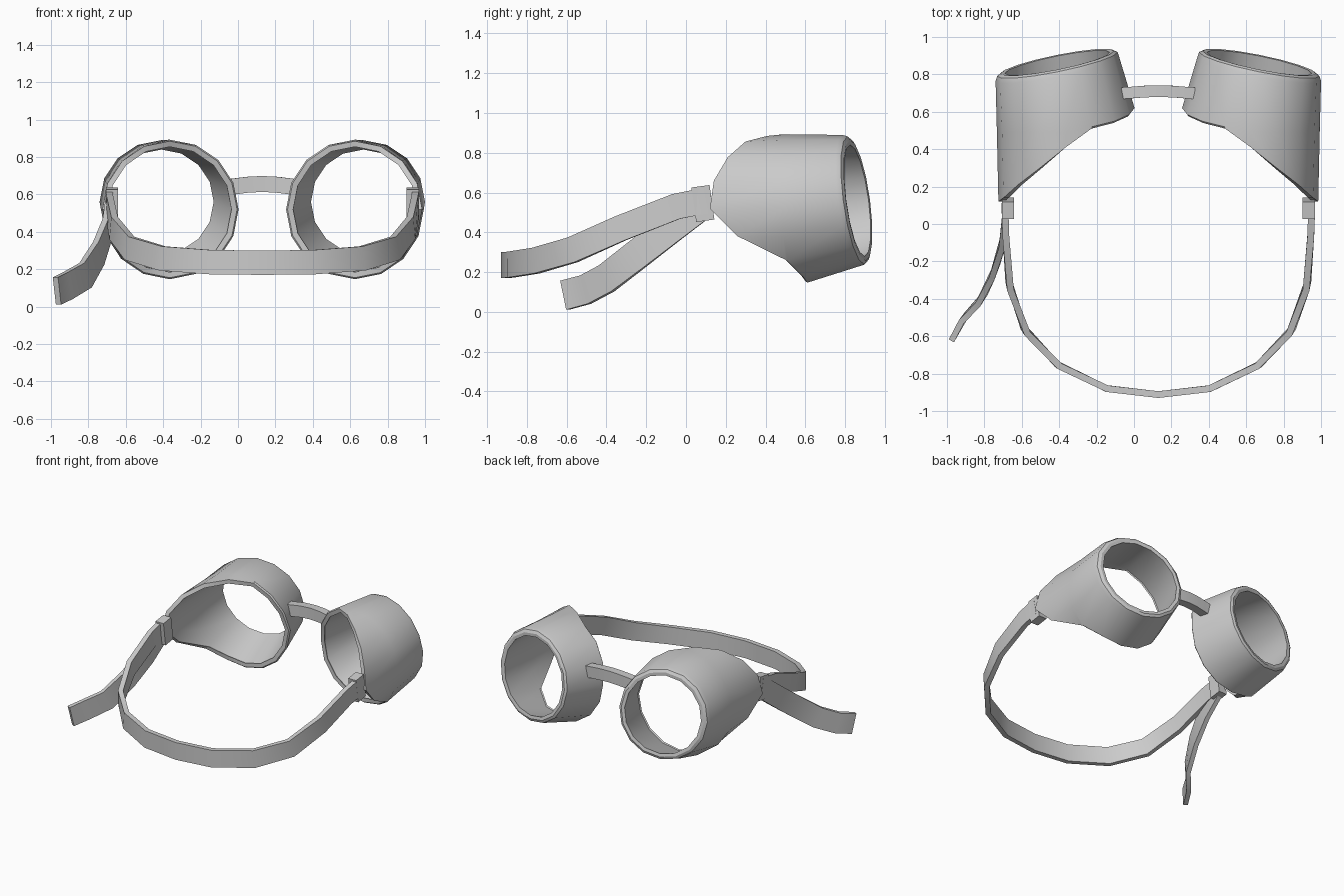
import bpy, bmesh
from math import sin, cos, pi, radians
from mathutils import Vector, Matrix

if "Cube" in bpy.data.objects:
    bpy.data.objects.remove(bpy.data.objects["Cube"])

CX = 0.13   # symmetry plane of the goggles
N = 16


def finish(name, bm):
    bmesh.ops.recalc_face_normals(bm, faces=bm.faces)
    me = bpy.data.meshes.new(name)
    bm.to_mesh(me)
    bm.free()
    ob = bpy.data.objects.new(name, me)
    bpy.context.collection.objects.link(ob)
    bpy.context.view_layer.objects.active = ob
    ob.select_set(True)
    bpy.ops.object.shade_smooth_by_angle(angle=radians(30))
    ob.select_set(False)
    return ob


def side(p, s):
    """Mirror a point across the symmetry plane when s is -1."""
    return Vector((CX + s * (p[0] - CX), p[1], p[2]))


def loft(name, rings, closed):
    """Skin a list of point loops; closed joins last to first, else caps."""
    bm = bmesh.new()
    vs = [[bm.verts.new(p) for p in r] for r in rings]
    n = len(vs[0])
    pairs = list(zip(vs, vs[1:])) + ([(vs[-1], vs[0])] if closed else [])
    for a, b in pairs:
        for i in range(n):
            j = (i + 1) % n
            bm.faces.new((a[i], a[j], b[j], b[i]))
    if not closed:
        bm.faces.new(vs[0])
        bm.faces.new(vs[-1])
    return finish(name, bm)


def ribbon(name, pts, width, thick):
    """Flat band along a path, standing on edge."""
    pts = [Vector(p) for p in pts]
    rings = []
    for i, p in enumerate(pts):
        t = (pts[min(i + 1, len(pts) - 1)] - pts[max(i - 1, 0)]).normalized()
        flat = Vector((t.y, -t.x, 0)).normalized()
        up = flat.cross(t).normalized()
        rings.append([p + flat * (a * thick / 2) + up * (b * width / 2)
                      for a, b in ((-1, -1), (1, -1), (1, 1), (-1, 1))])
    return loft(name, rings, False)


# Eye cups: depth of the back edge at each angle, from the outer tip upward
BACK_Y = [.12, .14, .21, .30, .41, .51, .54, .575,
          .61, .61, .61, .605, .60, .58, .50, .26]
ANG = [2 * pi * i / N for i in range(N)]


def back_ring(r, ys):
    return [(.625 + r * cos(a), y, .52 + (r + .005) * sin(a)) for a, y in zip(ANG, ys)]


def front_ring(r, off):
    # the lens plane tilts outward and slightly upward
    return [(.67 + r * cos(a), .85 + off - .2 * r * cos(a) - .13 * r * sin(a),
             .56 + r * sin(a)) for a in ANG]


mid_y = [max(y + .01, .49) for y in BACK_Y]
cup = [back_ring(.36, BACK_Y), back_ring(.368, mid_y),
       front_ring(.33, -.02), front_ring(.322, .005), front_ring(.303, .015),
       front_ring(.28, .012), back_ring(.335, mid_y), back_ring(.33, BACK_Y)]
for s, tag in ((1, "right"), (-1, "left")):
    loft("eye_cup_" + tag, [[side(p, s) for p in r] for r in cup], True)

    # Buckle at the cup tip
    bm = bmesh.new()
    bmesh.ops.create_cube(bm, size=1, matrix=Matrix.Translation(side((.934, .085, .545), s))
                          @ Matrix.Rotation(radians(8), 4, 'X')
                          @ Matrix.Diagonal((.066, .092, .175, 1)))
    finish("buckle_" + tag, bm)

# Nose bridge
half = [(.32, .70, .638), (.28, .702, .643), (.21, .708, .652)]
ribbon("nose_bridge", half + [(CX, .71, .656)] + [side(p, -1) for p in reversed(half)], .085, .062)

# Head strap
half = [(.95, .10, .56), (.946, -.05, .53), (.925, -.33, .42), (.84, -.57, .312),
        (.665, -.755, .258), (.405, -.88, .238)]
ribbon("head_strap", half + [(CX, -.912, .235)] + [side(p, -1) for p in reversed(half)], .13, .036)

# Loose strap end
ribbon("strap_tail", [(-.685, .08, .54), (-.70, -.09, .41), (-.745, -.25, .285),
                      (-.815, -.40, .168), (-.91, -.505, .112), (-.968, -.61, .084)], .15, .032)
